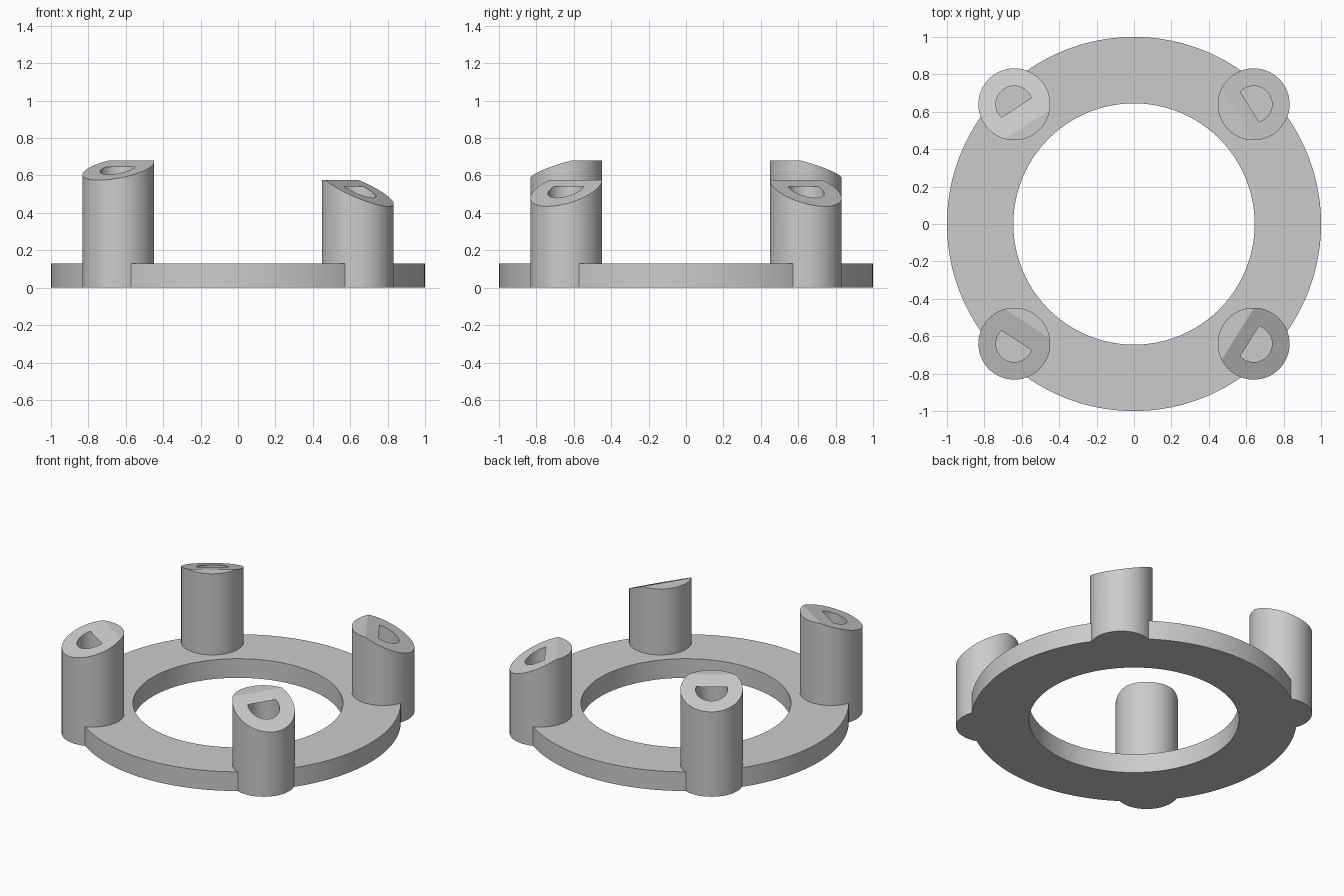
import bpy
from math import radians, atan, cos, sin
from mathutils import Matrix, Vector

if "Cube" in bpy.data.objects:
    bpy.data.objects.remove(bpy.data.objects["Cube"])

grey = bpy.data.materials.new("plain grey")
grey.use_nodes = True
colour = (0.6, 0.6, 0.6, 1)
grey.diffuse_color = colour
grey.node_tree.nodes["Principled BSDF"].inputs["Base Color"].default_value = colour

RING_HEIGHT = 0.13
POST_RADIUS = 0.192
POST_OFFSET = 0.64


def cylinder(name, x, y, radius, bottom, top, sides=96):
    bpy.ops.mesh.primitive_cylinder_add(
        vertices=sides, radius=radius, depth=top - bottom,
        location=(x, y, (top + bottom) / 2))
    obj = bpy.context.object
    obj.name = name
    obj.data.materials.append(grey)
    return obj


def combine(target, tool, operation):
    """Apply a boolean to the target and remove the tool."""
    mod = target.modifiers.new(operation.lower(), "BOOLEAN")
    mod.operation = operation
    mod.solver = "EXACT"
    mod.object = tool
    bpy.context.view_layer.objects.active = target
    bpy.ops.object.modifier_apply(modifier=mod.name)
    bpy.data.objects.remove(tool)


def sloped_post(x, y, top, hollow_top, azimuth, ridge, low):
    """Hollow capped post whose top is sliced by a plane leaning outward."""
    post = cylinder("post", x, y, POST_RADIUS, 0, top)
    # slicing block, resting on the sloped plane
    tilt = atan((top - low) / (POST_RADIUS + ridge))
    start = Vector((x - ridge * cos(azimuth), y - ridge * sin(azimuth), top))
    bpy.ops.mesh.primitive_cube_add(size=1)
    block = bpy.context.object
    block.data.materials.append(grey)
    block.data.transform(Matrix.Translation(start)
                         @ Matrix.Rotation(azimuth, 4, "Z")
                         @ Matrix.Rotation(tilt, 4, "Y")
                         @ Matrix.Translation((0, 0, 0.5)))
    combine(post, block, "DIFFERENCE")
    return post


# flat ring
ring = cylinder("ring_with_posts", 0, 0, 1, 0, RING_HEIGHT, 160)
opening = cylinder("opening", 0, 0, 0.645, -0.1, RING_HEIGHT + 0.1, 160)
combine(ring, opening, "DIFFERENCE")

# two tall posts on the right side, two short posts on the left side
kinds = [
    dict(side=-1, top=0.68, hollow_top=0.645, azimuth=radians(123), ridge=0.128, low=0.575),
    dict(side=1, top=0.577, hollow_top=0.541, azimuth=radians(32), ridge=0.1, low=0.435),
]
for kind in kinds:
    x = kind.pop("side") * POST_OFFSET
    for mirror in (-1, 1):
        y = mirror * POST_OFFSET
        args = dict(kind, azimuth=kind["azimuth"] * mirror)
        combine(ring, sloped_post(x, y, **args), "UNION")
        hollow = cylinder("hollow", x, y, 0.098, 0.035, kind["hollow_top"], 64)
        combine(ring, hollow, "DIFFERENCE")

# smooth round walls, crisp edges
bpy.ops.object.select_all(action="DESELECT")
ring.select_set(True)
bpy.context.view_layer.objects.active = ring
bpy.ops.object.shade_smooth_by_angle(angle=radians(15))
